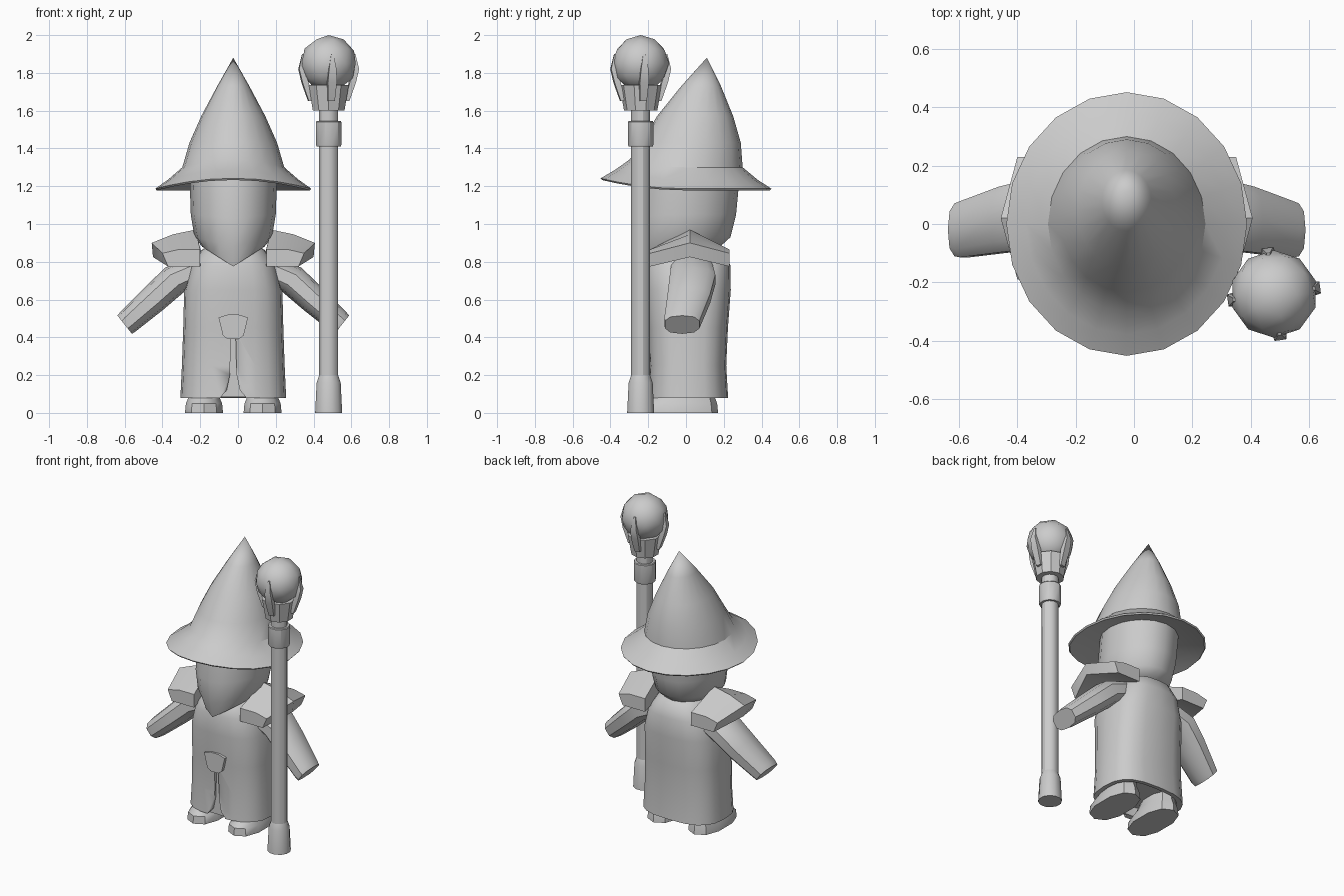
import bpy, bmesh, math
from mathutils import Vector, Matrix

if "Cube" in bpy.data.objects:
    bpy.data.objects.remove(bpy.data.objects["Cube"])

CX = -0.025          # centre line of the figure
SX, SY = 0.48, -0.24  # staff axis


def loft(name, rings, angle=40, cap0=True, cap1=True):
    """Skin a list of equal-length point rings."""
    bm = bmesh.new()
    vs = [[bm.verts.new(p) for p in r] for r in rings]
    n = len(vs[0])
    for a, b in zip(vs, vs[1:]):
        for i in range(n):
            j = (i + 1) % n
            bm.faces.new((a[i], a[j], b[j], b[i]))
    if cap0:
        bm.faces.new(vs[0][::-1])
    if cap1:
        bm.faces.new(vs[-1])
    bmesh.ops.remove_doubles(bm, verts=bm.verts, dist=1e-4)
    bmesh.ops.recalc_face_normals(bm, faces=bm.faces)
    return finish(name, bm, angle)


def finish(name, bm, angle):
    me = bpy.data.meshes.new(name)
    bm.to_mesh(me)
    bm.free()
    ob = bpy.data.objects.new(name, me)
    bpy.context.collection.objects.link(ob)
    bpy.ops.object.select_all(action='DESELECT')
    ob.select_set(True)
    bpy.context.view_layer.objects.active = ob
    bpy.ops.object.shade_smooth_by_angle(angle=math.radians(angle))
    return ob


def ring(cx, cy, z, rx, ry, n=20, p=1.0, start=-math.pi / 2):
    """Ellipse ring; p below 1 makes it boxier."""
    out = []
    for i in range(n):
        a = start + 2 * math.pi * i / n
        c, s = math.cos(a), math.sin(a)
        out.append(Vector((cx + rx * math.copysign(abs(c) ** p, c),
                           cy + ry * math.copysign(abs(s) ** p, s), z)))
    return out


# Hat: brim dips at the sides, rises at the front, crown leans back
def brim(drop, rx, ry, z, lift):
    r = ring(CX, 0, z - drop, rx, ry)
    for v in r:
        v.z += lift * max(0, -v.y / ry) ** 2
    return r


hat = [brim(0, 0.2, 0.22, 1.25, 0.02), brim(0.012, 0.405, 0.445, 1.19, 0.055),
       brim(0, 0.413, 0.452, 1.187, 0.055), brim(0, 0.345, 0.378, 1.235, 0.05),
       brim(0, 0.27, 0.3, 1.3, 0.04)]
for z, rx, y, ry in ((1.43, 0.232, 0.028, 0.262), (1.57, 0.17, 0.048, 0.202),
                     (1.73, 0.085, 0.08, 0.105), (1.88, 0, 0.11, 0)):
    hat.append(ring(CX, y, z, rx, ry))
loft("hat", hat, 30)

# Head and pointed beard in one form
head = []
for z, rx, yf, yb, tip in ((0.88, 0.165, -0.24, 0.18, 0.775), (0.93, 0.205, -0.265, 0.235, 0.88),
                           (1.05, 0.225, -0.275, 0.265, 1.03), (1.26, 0.232, -0.24, 0.285, 1.26)):
    r = ring(CX, (yf + yb) / 2, z, rx, (yb - yf) / 2, 16)
    for v in r:
        if v.y < (yf + yb) / 2:
            v.z += (tip - z) * (1 - abs(v.x - CX) / rx)
    head.append(r)
loft("head_and_beard", head)

# Robe with a recessed hem
robe = loft("robe", [ring(CX, 0.01, z, rx, ry, 20, 0.72) for z, rx, ry in (
    (0.14, 0.23, 0.165), (0.085, 0.245, 0.18), (0.08, 0.28, 0.213), (0.25, 0.272, 0.203),
    (0.45, 0.265, 0.212), (0.65, 0.26, 0.227), (0.78, 0.225, 0.225), (0.86, 0.17, 0.195),
    (0.9, 0.11, 0.13))])


def front_plate(name, pts, y0, y1):
    """Mirrored outline in x-z, extruded along y."""
    outline = pts + [(-x, z) for x, z in reversed(pts)]
    return loft(name, [[(CX + x, y, z) for x, z in outline] for y in (y0, y1)], 30)


# Front opening of the robe
cutter = front_plate("robe_slit_cutter", [(0.08, 0.03), (0.065, 0.085), (0.035, 0.12),
                                          (0.018, 0.2), (0.012, 0.42)], -0.35, -0.178)
mod = robe.modifiers.new("slit", 'BOOLEAN')
mod.object = cutter
mod.solver = 'EXACT'
bpy.context.view_layer.objects.active = robe
bpy.ops.object.modifier_apply(modifier=mod.name)
bpy.data.objects.remove(cutter)

front_plate("belt_buckle", [(0.03, 0.39), (0.055, 0.41), (0.078, 0.505), (0.03, 0.52)], -0.22, -0.19)

for side, s in (("left", -1), ("right", 1)):
    # Sleeve
    rings = []
    for d, z, y, h, w in ((0.14, 0.78, 0.03, 0.075, 0.11), (0.31, 0.705, 0.035, 0.082, 0.125),
                          (0.42, 0.605, 0.015, 0.077, 0.117), (0.555, 0.485, -0.018, 0.066, 0.1),
                          (0.575, 0.467, -0.02, 0.062, 0.094)):
        r = []
        for q in ring(0, 0, 0, w, h, 10, 0.75):
            r.append((CX + s * (d + 0.62 * q.y), y + q.x, z + 0.78 * q.y))
        rings.append(r)
    loft(side + "_sleeve", rings)

    # Shoulder guard: bent slab peaking over the shoulder
    edge = ((0.175, 0.865), (0.29, 0.865), (0.375, 0.845), (0.345, 0.775), (0.175, 0.775))
    ridge = ((0.2, 0.97), (0.32, 0.945), (0.432, 0.9), (0.425, 0.825), (0.17, 0.85))
    loft(side + "_shoulder_guard", [[(CX + s * d, y, z) for d, z in prof]
         for y, prof in ((-0.19, edge), (0.02, ridge), (0.23, edge))], 35)

    # Boot
    fx = CX + s * 0.155
    loft(side + "_boot", [ring(fx, y, z, rx, ry, 10, 0.85) for z, rx, y, ry in (
        (0, 0.105, -0.03, 0.2), (0.05, 0.1, -0.03, 0.195), (0.09, 0.082, -0.01, 0.16),
        (0.17, 0.07, 0.02, 0.11))])


# Staff: foot, shaft, collar, cup
def turned(name, prof, n=12):
    loft(name, [ring(SX, SY, z, r, r, n, 1, math.pi / n) for r, z in prof], 30)


turned("staff_shaft", [(0.052, 0.1), (0.052, 1.62)])
turned("staff_foot", [(0.074, 0), (0.066, 0.16), (0.052, 0.2)])
turned("staff_collar", [(0.066, 1.41), (0.07, 1.42), (0.07, 1.54), (0.066, 1.545)])
turned("staff_cup", [(0.088, 1.6), (0.112, 1.735), (0.08, 1.735)], 10)

# Orb
bm = bmesh.new()
bmesh.ops.create_icosphere(bm, subdivisions=2, radius=0.15,
                           matrix=Matrix.Translation((SX, SY, 1.85)))
finish("staff_orb", bm, 40)

# Four claws round the orb
for k in range(4):
    rot = Matrix.Rotation(math.radians(8 + 90 * k), 4, 'Z')
    base = Vector((SX, SY, 0))
    rings = []
    for r0, r1, z, w in ((0.085, 0.108, 1.65, 0.018), (0.11, 0.143, 1.75, 0.024),
                         (0.135, 0.16, 1.82, 0.02), (0.135, 0.142, 1.9, 0.006)):
        rings.append([base + rot @ Vector(p) for p in
                      ((r0, -w, z), (r1, -w, z), (r1, w, z), (r0, w, z))])
    loft("staff_claw_%d" % (k + 1), rings, 30)
